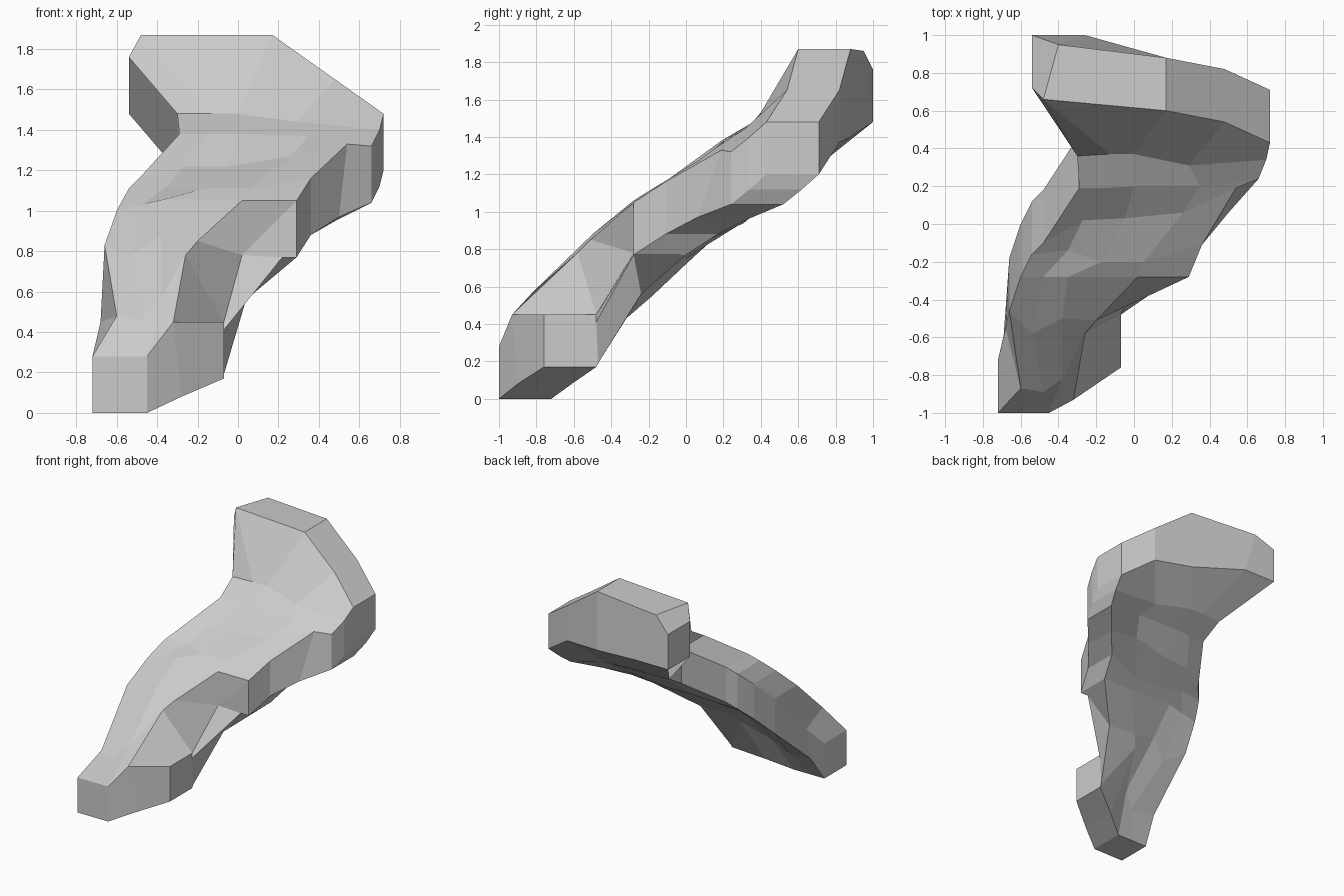
import bpy, bmesh
from mathutils import Vector

if "Cube" in bpy.data.objects:
    bpy.data.objects.remove(bpy.data.objects["Cube"])

T = 0.28                      # slab thickness in depth and in height
DY, DZ = Vector((0, T, 0)), Vector((0, 0, -T))

# Cross profiles of the sloping front surface, foot to head, each left to right
PROFILES = [
    [(-.72, -1, .28), (-.6, -1, .28), (-.45, -1, .28), (-.32, -.93, .45), (-.07, -.76, .45)],
    [(-.6, -.87, .48), (-.48, -.89, .46), (-.38, -.82, .57), (-.26, -.58, .78), (-.07, -.48, .45)],
    [(-.66, -.46, .83), (-.54, -.58, .77), (-.38, -.5, .88), (-.2, -.51, .85), (.02, -.28, .78)],
    [(-.6, -.28, 1), (-.48, -.28, 1.03), (-.35, -.28, 1.06), (.02, -.28, 1.05), (.29, -.28, 1.05)],
    [(-.54, -.16, 1.11), (-.35, -.14, 1.12), (-.17, -.2, 1.11), (.05, -.2, 1.11), (.36, -.11, 1.16)],
    [(-.48, -.1, 1.17), (-.27, .02, 1.22), (-.05, .03, 1.22), (.26, .06, 1.27), (.54, .19, 1.33)],
    [(-.29, .19, 1.38), (-.15, .19, 1.38), (0, .2, 1.38), (.35, .2, 1.37), (.66, .24, 1.32)],
    [(-.3, .36, 1.48), (-.13, .37, 1.48), (0, .37, 1.48), (.29, .31, 1.44), (.7, .34, 1.4)],
    [(-.54, .72, 1.76), (-.48, .66, 1.87), (.17, .6, 1.87), (.48, .54, 1.65), (.72, .43, 1.48)],
]
# Corners that leave the even thickness: (ring, index) -> position
FIX = {
    (0, 7): (-.28, -.61, .08),                                # foot underside
    (1, 5): (-.07, -.48, .41), (1, 6): (-.07, -.47, .19),     # notch
    (2, 5): (.22, -.28, .77), (2, 6): (.04, -.24, .56),
    (5, 5): (.5, .06, .97), (5, 6): (.5, .33, .96),           # right edge
    (8, 8): (.17, .88, 1.4), (8, 9): (-.26, 1, 1.48),         # back of head
    (1, 11): (-.68, -.55, .45), (1, 10): (-.69, -.59, .2),    # left of foot
}

bm = bmesh.new()


def ring(i, pts):
    """Front points, stepped right edge, back points, stepped left edge."""
    f = [Vector(p) for p in pts]
    loop = f + [f[4] + DZ] + [p + DY + DZ for p in reversed(f)] + [f[0] + DY]
    return [bm.verts.new(FIX.get((i, j), p)) for j, p in enumerate(loop)]


rings = [ring(i, p) for i, p in enumerate(PROFILES)]
last = len(rings) - 1

# Slab body lofted through the rings
for i in range(last):
    a, b = rings[i], rings[i + 1]
    for j in range(12):
        if i == last - 1 and j >= 10:
            continue
        n = (j + 1) % 12
        bm.faces.new((a[j], a[n], b[n], b[j]))

# Left underside corner of the head
a, b = rings[last - 1], rings[last]
corner = bm.verts.new(b[0].co + DZ)
bm.faces.new((b[0], b[11], b[10], corner))
bm.faces.new((b[0], corner, a[11], a[0]))
bm.faces.new((corner, b[10], a[10], a[11]))


def cap(r, mids):
    """Close an end with a two-step strip through the ridge vertices."""
    for j in range(4):
        bm.faces.new((r[j], r[j + 1], mids[j + 1], mids[j]))
        bm.faces.new((mids[j], mids[j + 1], r[9 - j], r[10 - j]))


# Foot end and head end
foot, head = rings[0], rings[last]
low = [bm.verts.new(foot[j].co + DZ) for j in range(4)] + [foot[5]]
low[3].co = (-.28, -.9, .08)
cap(foot, low)
bm.faces.new((foot[0], low[0], foot[10], foot[11]))
high = [head[11]] + [bm.verts.new(head[j].co + DY) for j in range(1, 5)]
high[1].co = (-.4, .95, 1.86)
cap(head, high)
bm.faces.new((head[4], head[5], head[6], high[4]))

bmesh.ops.recalc_face_normals(bm, faces=bm.faces)
mesh = bpy.data.meshes.new("leaning_slab")
bm.to_mesh(mesh)
bm.free()
obj = bpy.data.objects.new("leaning_slab", mesh)
bpy.context.collection.objects.link(obj)
